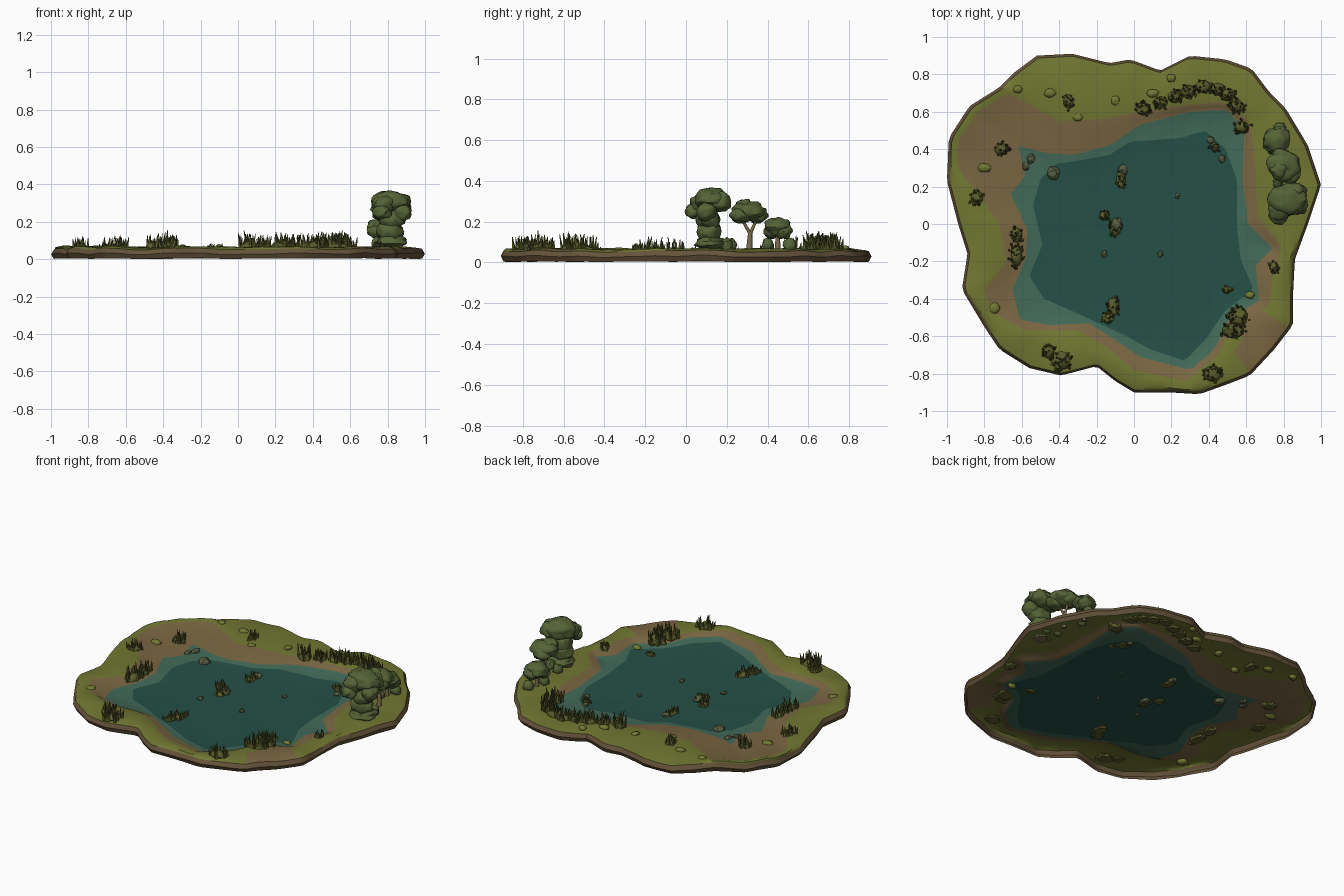
import bpy, bmesh, math, random
from mathutils import Vector, Matrix, noise

if "Cube" in bpy.data.objects:
    bpy.data.objects.remove(bpy.data.objects["Cube"])

random.seed(4)


def material(name, rgb):
    m = bpy.data.materials.new(name)
    m.diffuse_color = (*rgb, 1)
    m.use_nodes = True
    m.node_tree.nodes["Principled BSDF"].inputs["Base Color"].default_value = m.diffuse_color
    return m


GRASS = material("olive grass", (0.165, 0.185, 0.032))
SAND = material("wet sand", (0.195, 0.135, 0.055))
SHALLOW = material("shallow water", (0.055, 0.145, 0.100))
DEEP = material("deep water", (0.018, 0.080, 0.062))
BANK = material("earth bank", (0.130, 0.088, 0.042))
REED = material("reed green", (0.100, 0.110, 0.024))
LEAF = material("tree leaves", (0.092, 0.125, 0.038))
BARK = material("pale bark", (0.200, 0.150, 0.075))
STONE = material("mossy stone", (0.095, 0.110, 0.055))


def finish(bm, name, mats, angle=35):
    me = bpy.data.meshes.new(name)
    bm.to_mesh(me)
    bm.free()
    ob = bpy.data.objects.new(name, me)
    bpy.context.collection.objects.link(ob)
    for m in mats:
        me.materials.append(m)
    bpy.ops.object.select_all(action='DESELECT')
    ob.select_set(True)
    bpy.context.view_layer.objects.active = ob
    bpy.ops.object.shade_smooth_by_angle(angle=math.radians(angle))
    return ob


def shore(points):
    """Closed outline -> function giving its radius at an angle."""
    pol = sorted((math.atan2(y, x) % math.tau, math.hypot(x, y)) for x, y in points)
    pol = [(pol[-1][0] - math.tau, pol[-1][1])] + pol + [(pol[0][0] + math.tau, pol[0][1])]

    def radius(a):
        a %= math.tau
        for (a0, r0), (a1, r1) in zip(pol, pol[1:]):
            if a0 <= a <= a1:
                # straight segment between the two points, in polar form
                s = math.sin(a1 - a0)
                return r0 * r1 * s / (r0 * math.sin(a - a0) + r1 * math.sin(a1 - a)) if s > 1e-6 else r0
        return pol[0][1]
    return radius


# outlines of island, grass edge, water line and deep water
rim = shore([(1, .21), (.93, .42), (.81, .62), (.72, .71), (.63, .83), (.49, .88), (.30, .90), (.14, .82),
             (-.02, .88), (-.13, .86), (-.33, .91), (-.52, .90), (-.64, .81), (-.72, .73), (-.88, .63),
             (-.99, .46), (-1, .23), (-.94, 0), (-.89, -.16), (-.92, -.35), (-.80, -.55), (-.72, -.67),
             (-.56, -.77), (-.39, -.81), (-.20, -.76), (-.10, -.84), (0, -.90), (.19, -.90), (.35, -.91),
             (.49, -.86), (.62, -.81), (.75, -.67), (.85, -.54), (.85, -.38), (.86, -.19), (.93, 0)])
grass_edge = shore([(.66, .04), (.65, .29), (.62, .54), (.49, .65), (.30, .64), (.03, .60), (-.18, .56), (-.40, .55),
                    (-.56, .64), (-.70, .71), (-.86, .62), (-.96, .44), (-.93, .28), (-.82, .15), (-.72, .0),
                    (-.68, -.2), (-.80, -.35), (-.76, -.47), (-.58, -.57), (-.30, -.57), (-.14, -.66), (0, -.78),
                    (.28, -.84), (.45, -.70), (.53, -.52), (.72, -.44), (.74, -.28), (.79, -.12)])
water_line = shore([(.61, 0), (.58, .24), (.59, .50), (.50, .61), (.30, .60), (.03, .53), (-.13, .42), (-.32, .37),
                    (-.48, .38), (-.62, .42), (-.58, .26), (-.66, .16), (-.57, -.03), (-.58, -.19), (-.65, -.35),
                    (-.61, -.51), (-.45, -.54), (-.24, -.53), (-.10, -.62), (.03, -.71), (.30, -.78),
                    (.43, -.67), (.51, -.50), (.67, -.41), (.65, -.22), (.74, -.13)])
deep_line = shore([(.55, 0), (.55, .24), (.49, .40), (.38, .50), (.25, .46), (-.02, .44), (-.13, .37), (-.29, .34),
                   (-.42, .32), (-.50, .24), (-.54, .10), (-.49, -.11), (-.56, -.28), (-.48, -.40), (-.32, -.47),
                   (-.06, -.59), (.09, -.67), (.27, -.73), (.38, -.62), (.49, -.46), (.64, -.35), (.57, -.19)])


def radii(a):
    r = rim(a)
    g = min(grass_edge(a), r * .95)
    w = min(water_line(a), g * .975)
    d = min(deep_line(a), w * .975)
    return [r * .985, r, r * .985, r * .7 + g * .3, r * .35 + g * .65, g, (g + w) / 2, w, d, d * .75, d * .5, d * .25]


# Ground: concentric rings from the skirt to the pond bed, open underneath
HEIGHT = [.004, .03, .056, .066, .067, .062, .052, .042, .035, .031, .029, .029]
BAND = [4, 4, 0, 0, 0, 1, 1, 2, 3, 3, 3]       # material of the band inside each ring
N = 180
bm = bmesh.new()
rings = [[] for _ in HEIGHT]
for i in range(N):
    a = i * math.tau / N
    for k, r in enumerate(radii(a)):
        p = Vector((r * math.cos(a), r * math.sin(a), HEIGHT[k]))
        rough = .004 if k < 1 else (.010 if k < 6 else .006)
        p.z += rough * noise.noise(p * 6) + (.004 * noise.noise(p * 17) if k in (3, 4) else 0)
        p.z = max(p.z, 0)
        rings[k].append(bm.verts.new(p))
for k in range(len(rings) - 1):
    for i in range(N):
        j = (i + 1) % N
        f = bm.faces.new((rings[k][i], rings[k][j], rings[k + 1][j], rings[k + 1][i]))
        c = f.calc_center_median()
        f.material_index = BAND[k]
        # bare sandy slope on the front right corner
        if BAND[k] == 0 and ((c.x - .68) / .14) ** 2 + ((c.y + .64) / .17) ** 2 < 1:
            f.material_index = 1
middle = bm.verts.new((0, 0, .029))
for i in range(N):
    bm.faces.new((rings[-1][i], rings[-1][(i + 1) % N], middle)).material_index = 3
finish(bm, "pond_island", [GRASS, SAND, SHALLOW, DEEP, BANK])


def ground(x, y):
    r, rs = math.hypot(x, y), radii(math.atan2(y, x))
    return next((HEIGHT[k] for k in range(2, len(rs)) if r >= rs[k]), .03)


# Reed clumps: a low mound with pointed blades
def clump(name, x, y, rx, ry, top):
    bm = bmesh.new()
    z = ground(x, y)
    h = top - z
    bmesh.ops.create_icosphere(bm, subdivisions=2, radius=1, matrix=Matrix.Translation((x, y, z))
                               @ Matrix.Diagonal((rx * .85, ry * .85, h * .3, 1)))
    for v in bm.verts:
        v.co.z = max(z - .01, v.co.z + .012 * noise.noise(v.co * 40))
    for _ in range(int(10 + 5500 * rx * ry)):
        a, t = random.uniform(0, math.tau), math.sqrt(random.random())
        bh = h * random.uniform(.55, 1.0) * (1 - .25 * t)
        m = (Matrix.Translation((x + rx * t * math.cos(a), y + ry * t * math.sin(a), z - .005))
             @ Matrix.Rotation(random.uniform(-.22, .22), 4, 'X') @ Matrix.Rotation(random.uniform(-.22, .22), 4, 'Y')
             @ Matrix.Rotation(a, 4, 'Z') @ Matrix.Translation((0, 0, bh / 2)))
        bmesh.ops.create_cone(bm, segments=4, radius1=random.uniform(.007, .012), radius2=.0015, depth=bh, matrix=m)
    finish(bm, name, [REED], 30)


for i, c in enumerate([(-.35, .655, .035, .05, .145), (-.71, .40, .045, .04, .14), (-.84, .14, .04, .045, .14),
                       (-.63, -.06, .04, .05, .14), (-.63, -.17, .04, .07, .15), (-.46, -.68, .04, .045, .15),
                       (-.39, -.73, .06, .06, .165), (.56, -.50, .06, .07, .165), (.53, -.57, .07, .05, .175),
                       (.42, -.80, .06, .05, .15), (.75, -.23, .03, .035, .12), (.50, -.35, .03, .02, .07),
                       (-.11, -.44, .04, .06, .10), (-.14, -.50, .04, .04, .10), (-.10, -.02, .035, .055, .09),
                       (-.16, .045, .03, .03, .10), (-.07, .24, .03, .06, .09), (.43, .41, .03, .035, .08)]):
    clump(f"reed_clump_{i + 1}", *c)

# Long reed bed curving along the back shore
PATH = [(.05, .615), (.14, .65), (.22, .68), (.29, .71), (.37, .735), (.45, .72), (.50, .69), (.55, .63), (.58, .52)]
for i, (x, y) in enumerate(PATH):
    clump(f"back_reeds_{i + 1}", x, y, .048, .04, random.uniform(.155, .18))


# Trees: a tapered trunk and lumpy crowns
def blob(bm, x, y, z, rx, ry, rz, sub=3, rough=.28, freq=1.9):
    got = bmesh.ops.create_icosphere(bm, subdivisions=sub, radius=1)
    off = Vector((x * 31, y * 31, z * 31))
    for v in got["verts"]:
        p = v.co * (1 + rough * noise.noise(v.co * freq + off))
        v.co = Vector((x + p.x * rx, y + p.y * ry, z + p.z * rz))


def limb(bm, a, b, r0, r1):
    a, b = Vector(a), Vector(b)
    m = Matrix.Translation((a + b) / 2) @ (b - a).to_track_quat('Z', 'Y').to_matrix().to_4x4()
    bmesh.ops.create_cone(bm, cap_ends=True, segments=8, radius1=r0, radius2=r1, depth=(b - a).length, matrix=m)


def tree(name, lobes, limbs):
    bm = bmesh.new()
    for l in lobes:
        blob(bm, *l)
    finish(bm, name + "_crown", [LEAF], 50)
    bm = bmesh.new()
    for l in limbs:
        limb(bm, *l)
    finish(bm, name + "_trunk", [BARK], 50)


tree("large_tree",
     [(.82, .13, .31, .105, .085, .06), (.78, .08, .29, .06, .06, .05), (.86, .17, .295, .06, .05, .05),
      (.77, .04, .25, .05, .045, .035), (.88, .10, .25, .05, .05, .045), (.82, .11, .21, .07, .06, .06),
      (.81, .11, .15, .075, .06, .06), (.82, .12, .095, .085, .075, .035)],
     [((.82, .12, .055), (.82, .12, .25), .04, .025)])
tree("middle_tree",
     [(.80, .31, .25, .09, .08, .05), (.79, .35, .235, .06, .05, .04), (.83, .27, .23, .06, .055, .035),
      (.78, .29, .275, .05, .045, .035)],
     [((.80, .31, .055), (.80, .315, .15), .016, .010), ((.80, .315, .14), (.80, .27, .22), .009, .006),
      ((.80, .315, .14), (.80, .35, .22), .009, .006)])
tree("small_tree",
     [(.76, .45, .175, .07, .065, .045), (.74, .42, .15, .05, .04, .035), (.78, .48, .155, .05, .04, .04)],
     [((.76, .45, .055), (.76, .45, .16), .014, .010)])

# Bushes at the foot of the trees and grass tussocks
bm = bmesh.new()
for x, y, r in [(.78, .51, .035), (.74, .40, .03), (.77, .22, .03), (.84, .20, .03)]:
    blob(bm, x, y, .085, r, r, .035, 2)
finish(bm, "low_bushes", [LEAF], 50)
bm = bmesh.new()
for x, y in [(-.45, .70), (-.1, .66), (-.62, .72), (.2, .78), (-.75, -.45), (-.3, .57), (.62, -.38), (.1, .70), (-.8, .3)]:
    blob(bm, x, y, ground(x, y), random.uniform(.02, .04), random.uniform(.02, .035), .018, 2)
finish(bm, "grass_tussocks", [GRASS], 50)

# Stones in the shallows and on the pond bed
bm = bmesh.new()
for x, y, r in [(-.43, .27, .032), (.23, .15, .014), (.14, -.16, .015), (-.16, -.16, .016), (.47, .35, .018),
                (-.55, .35, .022), (-.58, .31, .02), (.41, .45, .018), (-.09, .0, .03), (-.06, .29, .025)]:
    blob(bm, x, y, ground(x, y) + .005, r, r * 1.2, r * .8, 2, .4)
finish(bm, "pond_stones", [STONE], 25)
